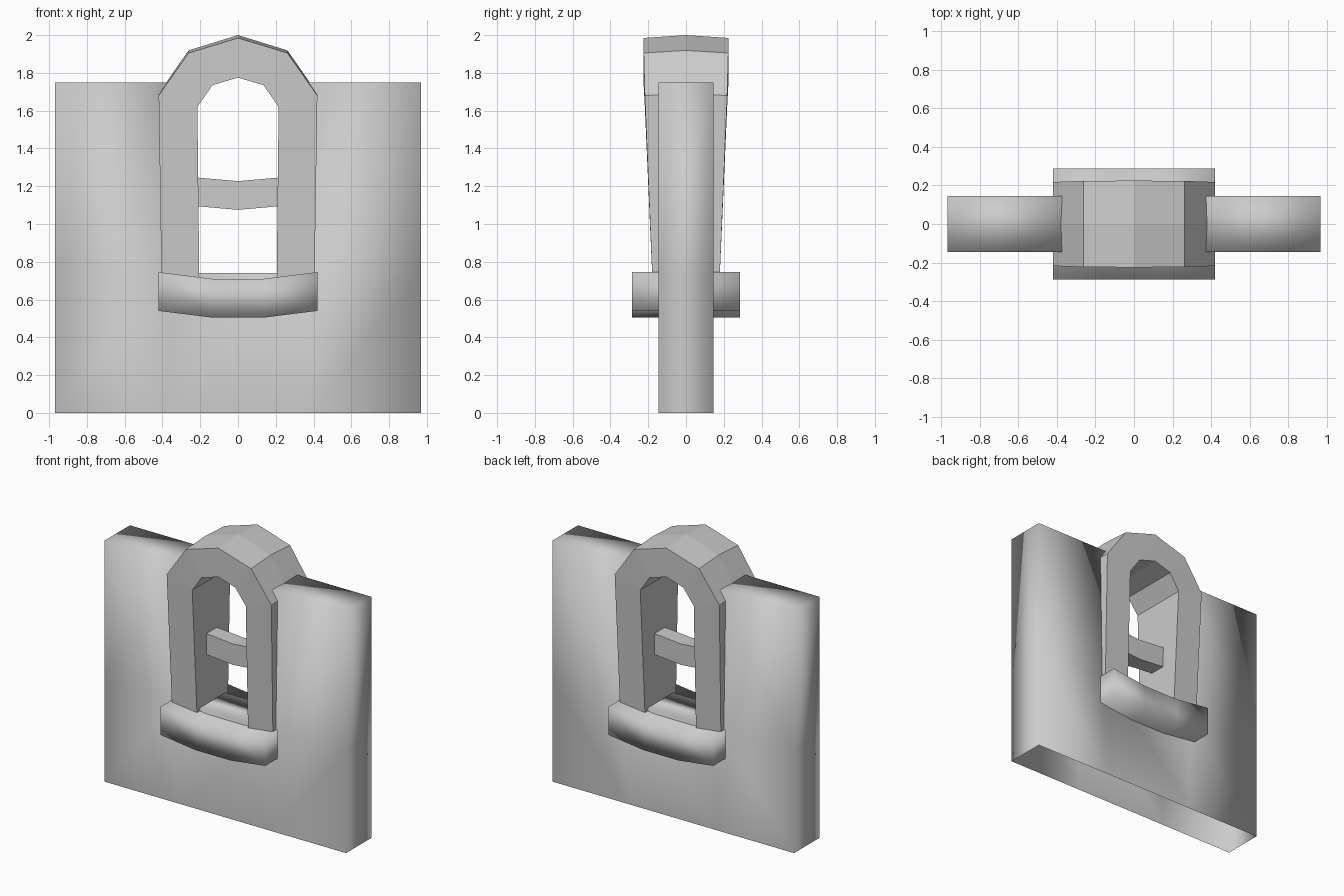
import bpy, bmesh

cube = bpy.data.objects.get("Cube")
if cube:
    bpy.data.objects.remove(cube, do_unlink=True)

stone = bpy.data.materials.new("grey_stone")
stone.use_nodes = True
stone.diffuse_color = (0.6, 0.6, 0.6, 1)
bsdf = next(n for n in stone.node_tree.nodes if n.type == "BSDF_PRINCIPLED")
bsdf.inputs["Base Color"].default_value = (0.6, 0.6, 0.6, 1)
bsdf.inputs["Roughness"].default_value = 0.8


def finish(name, bm, smooth):
    bmesh.ops.recalc_face_normals(bm, faces=bm.faces)
    for face in bm.faces:
        face.smooth = smooth
    mesh = bpy.data.meshes.new(name)
    bm.to_mesh(mesh)
    bm.free()
    mesh.materials.append(stone)
    obj = bpy.data.objects.new(name, mesh)
    bpy.context.collection.objects.link(obj)
    return obj


def loft(name, rings, smooth=False):
    """Skin a series of closed rings and cap both ends."""
    bm = bmesh.new()
    loops = [[bm.verts.new(p) for p in ring] for ring in rings]
    for a, b in zip(loops, loops[1:]):
        for i in range(len(a)):
            j = (i + 1) % len(a)
            bm.faces.new((a[i], a[j], b[j], b[i]))
    bm.faces.new(loops[0])
    bm.faces.new(loops[-1])
    return finish(name, bm, smooth)


def sagging_block(name, stations, depth, height, smooth=False):
    """Rectangular bar whose base height changes along x."""
    rings = [[(x, -depth, z), (x, depth, z), (x, depth, z + height), (x, -depth, z + height)]
             for x, z in stations]
    return loft(name, rings, smooth)


# Wall slab with a deep notch at the top and an open underside
W, N, T = 0.97, 0.375, 0.145
TOP, NOTCH = 1.75, 0.74
bm = bmesh.new()
cells = [(-W, -N, 0, NOTCH), (-N, N, 0, NOTCH), (N, W, 0, NOTCH),
         (-W, -N, NOTCH, TOP), (N, W, NOTCH, TOP)]
for x0, x1, z0, z1 in cells:
    bm.faces.new([bm.verts.new((x, -T, z)) for x, z in ((x0, z0), (x1, z0), (x1, z1), (x0, z1))])
bmesh.ops.remove_doubles(bm, verts=bm.verts, dist=0.001)
extruded = bmesh.ops.extrude_face_region(bm, geom=bm.faces[:], use_keep_orig=True)
new_verts = [g for g in extruded["geom"] if isinstance(g, bmesh.types.BMVert)]
bmesh.ops.translate(bm, verts=new_verts, vec=(0, 2 * T, 0))
under = [f for f in bm.faces if all(v.co.z < 0.01 for v in f.verts)]
bmesh.ops.delete(bm, geom=under, context="FACES")
finish("wall", bm, True)

# Window surround: five-sided arch that grows deeper toward the top
half = [((0.405, 0.71), (0.205, 0.71), 0.178),
        ((0.42, 1.68), (0.215, 1.62), 0.218),
        ((0.262, 1.905), (0.135, 1.735), 0.224)]
crown = ((0, 1.985), (0, 1.775), 0.225)


def arch_ring(outer, inner, depth, side):
    lift = 0.015 * (outer[1] - 0.71) / 1.275
    (ox, oz), (ix, iz) = outer, inner
    return [(side * ox, -depth, oz), (side * ox, 0, oz + lift), (side * ox, depth, oz),
            (side * ix, depth, iz), (side * ix, -depth, iz)]


rings = [arch_ring(*h, -1) for h in half] + [arch_ring(*crown, 1)]
rings += [arch_ring(*h, 1) for h in reversed(half)]
loft("window_arch", rings)

# Sill and crossbar, both sagging toward the middle
sagging_block("window_sill",
              [(-0.42, 0.54), (-0.14, 0.505), (0.14, 0.505), (0.42, 0.54)],
              0.287, 0.205, True)
sagging_block("window_crossbar",
              [(-0.23, 1.095), (0, 1.075), (0.23, 1.095)], 0.06, 0.152)
